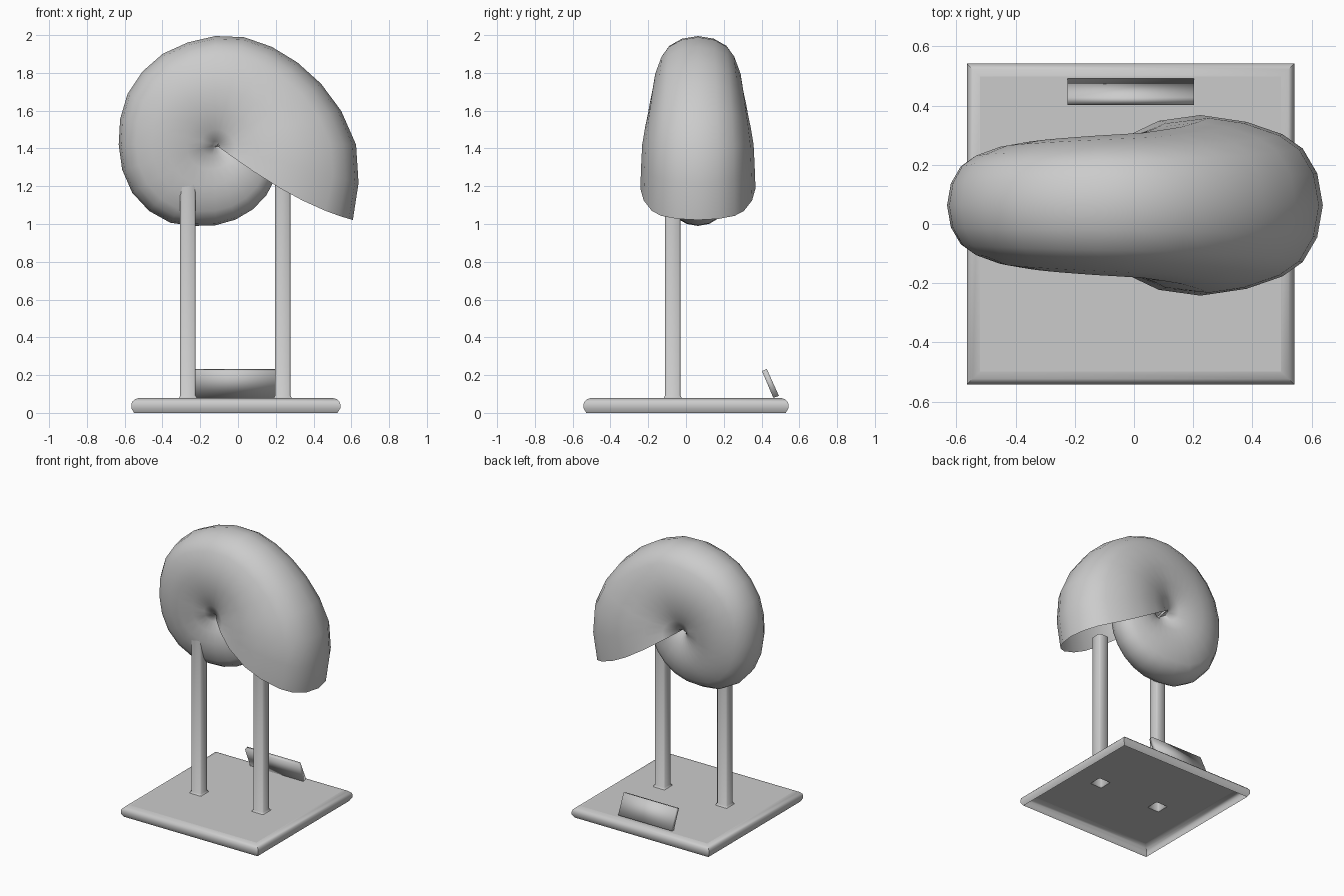
import bpy, bmesh
from math import sin, cos, radians

if "Cube" in bpy.data.objects:
    bpy.data.objects.remove(bpy.data.objects["Cube"])


def finish(name, bm, angle):
    bmesh.ops.remove_doubles(bm, verts=bm.verts, dist=0.0005)
    bmesh.ops.recalc_face_normals(bm, faces=bm.faces)
    mesh = bpy.data.meshes.new(name)
    bm.to_mesh(mesh)
    bm.free()
    ob = bpy.data.objects.new(name, mesh)
    bpy.context.collection.objects.link(ob)
    bpy.ops.object.select_all(action='DESELECT')
    ob.select_set(True)
    bpy.context.view_layer.objects.active = ob
    bpy.ops.object.shade_smooth_by_angle(angle=radians(angle))
    return ob


def loft(bm, rings, closed=True):
    """Skin a list of point rings with quads; returns the vertex rings."""
    vr = [[bm.verts.new(p) for p in ring] for ring in rings]
    n = len(vr[0])
    for a, b in zip(vr, vr[1:]):
        for i in range(n if closed else n - 1):
            j = (i + 1) % n
            bm.faces.new((a[i], a[j], b[j], b[i]))
    return vr


def interp(table, t):
    for (a, u), (b, v) in zip(table, table[1:]):
        if t <= b:
            return u + (v - u) * max(0, (t - a) / (b - a))
    return table[-1][1]


# Spiral shell: a cupped section swept around the umbilicus, shrinking inward
CX, CY, CZ = -0.12, 0.063, 1.42
RADIUS = [(-30, .83), (-15, .785), (0, .745), (15, .69), (28, .65), (45, .615),
          (60, .598), (83, .584), (100, .562), (120, .556), (150, .537),
          (175, .512), (208, .51), (235, .488), (257, .441), (280, .416),
          (320, .376), (360, .33), (420, .27), (480, .2)]
WIDTH = [(-30, .305), (0, .295), (30, .265), (60, .245), (90, .236), (180, .205),
         (235, .178), (270, .16), (320, .13), (360, .12), (480, .07)]
CORE = [(-30, .175), (180, .155), (235, .125), (270, .1), (330, .05), (480, .02)]
# radius fraction, blend from core to full width
INNER = [(.03, 0), (.14, .45), (.3, .85)]
# radius fraction, width fraction
OUTER = [(.5, 1), (.66, .94), (.82, .8), (.91, .64), (.975, .36)]

rings = []
for k in range(35):
    th = -30 + 15 * k
    R, W, C = interp(RADIUS, th), interp(WIDTH, th), interp(CORE, th)
    half = [(r, C + (W - C) * f) for r, f in INNER] + [(r, W * f) for r, f in OUTER]
    pts = [(r, -w) for r, w in half] + [(1, 0)] + [(r, w) for r, w in reversed(half)]
    ring = []
    for rho, w in pts:
        # the lip curves slightly forward toward its outer tip
        a = radians(th + (1.3 - 7 * (1 - rho ** 2) if k == 0 else 0))
        ring.append((CX + R * rho * cos(a), CY + w, CZ + R * rho * sin(a)))
    rings.append(ring)
bm = bmesh.new()
vr = loft(bm, rings, closed=False)
bm.faces.new(vr[-1])
# close the small hole at the hub on each side of the first full turn
for i in (0, -1):
    bm.faces.new([vr[k][i] for k in range(24)])
finish("spiral_shell", bm, 80)

# Base: hollow tray, open below, with sockets where the posts stand
POSTS, PY, HW = (-0.265, 0.237), -0.07, 0.047
X0, X1, Y0, Y1, TOP = -0.565, 0.542, -0.543, 0.543, 0.08


def rect(inset, z):
    return [(X0 + inset, Y0 + inset, z), (X1 - inset, Y0 + inset, z),
            (X1 - inset, Y1 - inset, z), (X0 + inset, Y1 - inset, z)]


bm = bmesh.new()
xs = [X0 + .045] + [px + s * HW for px in POSTS for s in (-1, 1)] + [X1 - .045]
ys = [Y0 + .045, PY - HW, PY + HW, Y1 - .045]
for i in range(5):
    for j in range(3):
        if j == 1 and i in (1, 3):
            continue
        bm.faces.new([bm.verts.new((x, y, TOP)) for x, y in
                      ((xs[i], ys[j]), (xs[i + 1], ys[j]),
                       (xs[i + 1], ys[j + 1]), (xs[i], ys[j + 1]))])
loft(bm, [rect(.045, .08), rect(.02, .073), rect(.004, .058), rect(0, .045),
          rect(0, .025), rect(.015, 0)])
finish("base", bm, 40)


# Posts: square tubes with softened corners and a small flare at the foot
def post_ring(px, h, c, z):
    return [(px + x, PY + y, z) for x, y in
            ((-h + c, -h), (h - c, -h), (h, -h + c), (h, h - c),
             (h - c, h), (-h + c, h), (-h, h - c), (-h, -h + c))]


for side, px in zip(("left", "right"), POSTS):
    bm = bmesh.new()
    vr = loft(bm, [post_ring(px, HW, .004, TOP), post_ring(px, .041, .01, .092),
                   post_ring(px, .041, .01, 1.21)])
    bm.faces.new(vr[-1])
    finish(side + "_post", bm, 50)

# Tilted plaque on the rear of the base
bm = bmesh.new()
side = ((.462, .08), (.492, .09), (.428, .232), (.402, .222))
vr = loft(bm, [[(x, y, z) for y, z in side] for x in (-.225, .203)])
for r in vr:
    bm.faces.new(r)
finish("plaque", bm, 100)
